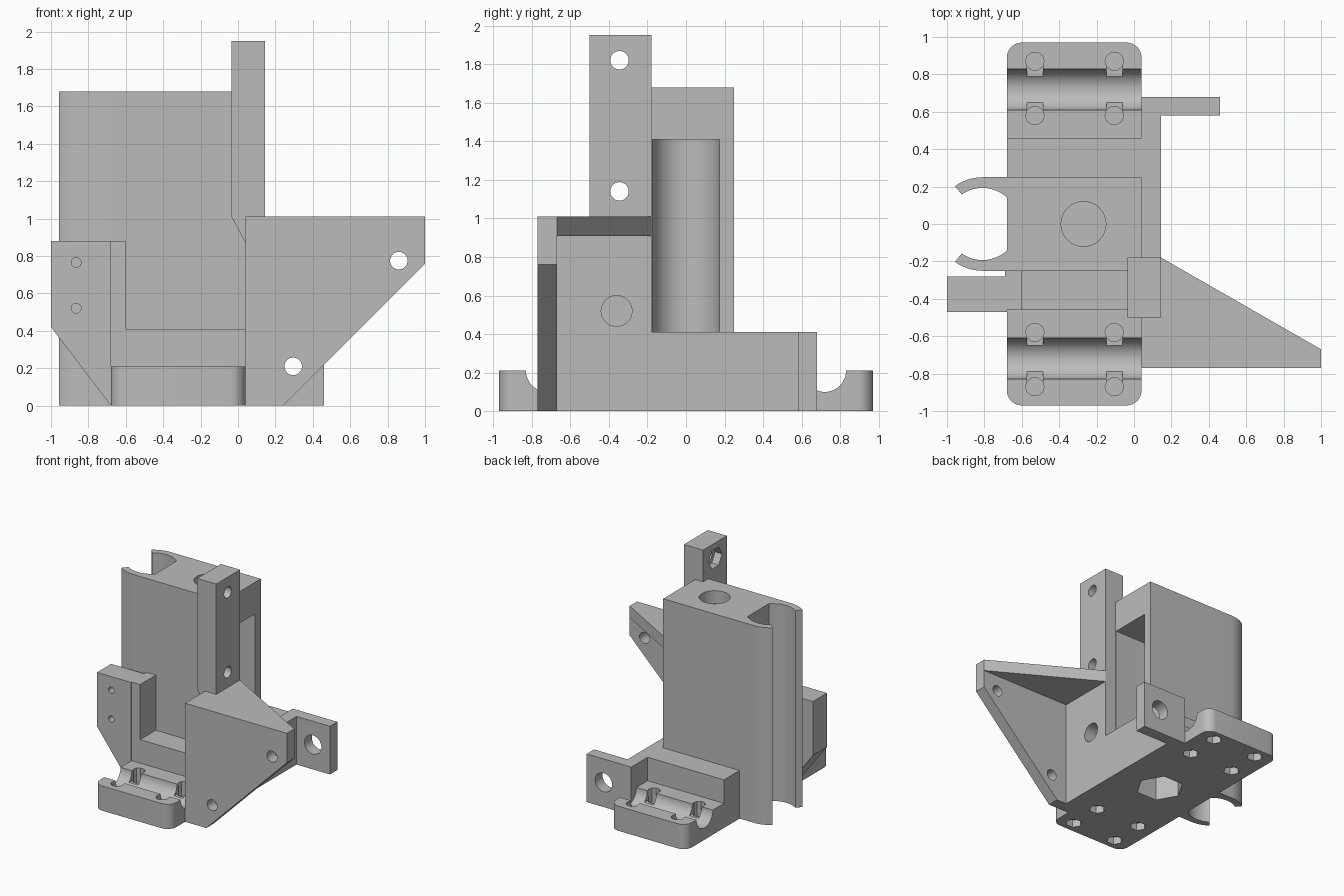
import bpy, bmesh, math

cube = bpy.data.objects.get("Cube")
if cube:
    bpy.data.objects.remove(cube, do_unlink=True)

grey = bpy.data.materials.new("plain grey")
grey.use_nodes = True
COLOR = (0.5, 0.5, 0.5, 1)
grey.diffuse_color = COLOR
grey.node_tree.nodes["Principled BSDF"].inputs["Base Color"].default_value = COLOR


def prism(name, pts, lo, hi, axis="z"):
    """Extrude a flat outline from lo to hi along an axis."""
    place = {"x": lambda p, t: (t, p[0], p[1]),
             "y": lambda p, t: (p[0], t, p[1]),
             "z": lambda p, t: (p[0], p[1], t)}[axis]
    bm = bmesh.new()
    rings = [[bm.verts.new(place(p, t)) for p in pts] for t in (lo, hi)]
    for ring in rings:
        bm.faces.new(ring)
    for i in range(len(pts)):
        j = (i + 1) % len(pts)
        bm.faces.new((rings[0][i], rings[0][j], rings[1][j], rings[1][i]))
    bmesh.ops.recalc_face_normals(bm, faces=bm.faces)
    mesh = bpy.data.meshes.new(name)
    bm.to_mesh(mesh)
    bm.free()
    mesh.materials.append(grey)
    ob = bpy.data.objects.new(name, mesh)
    bpy.context.collection.objects.link(ob)
    return ob


def rect(a0, a1, b0, b1):
    return [(a0, b0), (a1, b0), (a1, b1), (a0, b1)]


def arc(c, r, start, end, n):
    angles = [math.radians(start + (end - start) * i / n) for i in range(n + 1)]
    return [(c[0] + r * math.cos(a), c[1] + r * math.sin(a)) for a in angles]


def ring(c, r, n=32):
    return arc(c, r, 0, 360, n)[:-1]


def finish(ob, cutters=()):
    """Subtract the cutters, then shade with sharp edges kept."""
    bpy.ops.object.select_all(action="DESELECT")
    bpy.context.view_layer.objects.active = ob
    ob.select_set(True)
    for cutter in cutters:
        mod = ob.modifiers.new("cut", "BOOLEAN")
        mod.operation, mod.solver, mod.object = "DIFFERENCE", "EXACT", cutter
        bpy.ops.object.modifier_apply(modifier=mod.name)
    bpy.ops.object.shade_smooth_by_angle(angle=math.radians(30))


def discard(cutters):
    for cutter in cutters:
        bpy.data.objects.remove(cutter, do_unlink=True)


# Main sizes
LEFT, RIGHT, SIDE = -0.68, 0.04, 0.145
LOW, STEP, SHELF, TOP, PEAK = 0.21, 0.41, 1.01, 1.68, 1.95
AXIS_X = -0.27

# Rounded base slab with two rod channels, strap grooves and nut pockets
R, END = 0.08, 0.97
outline = []
for cx, cy, a in ((RIGHT - R, END - R, 0), (LEFT + R, END - R, 90),
                  (LEFT + R, R - END, 180), (RIGHT - R, R - END, 270)):
    outline += arc((cx, cy), R, a, a + 90, 8)
base = prism("base_slab", outline, 0, LOW)
nut_pocket = prism("cutter", ring((AXIS_X, 0), 0.19, 6), -0.1, 0.3)
cutters = []
for s in (-1, 1):
    cutters.append(prism("cutter", ring((s * 0.72, LOW), 0.11, 48), -0.8, 0.2, "x"))
    for x in (-0.53, -0.105):
        cutters.append(prism("cutter", rect(x - 0.043, x + 0.043, s * 0.58, s * 0.87),
                             0.125, 0.4))
        for y in (s * 0.58, s * 0.87):
            cutters.append(prism("cutter", ring((x, y), 0.05, 10), 0.08, 0.4))
            cutters.append(prism("cutter", ring((x, y), 0.065, 6), -0.1, 0.065))
finish(base, cutters + [nut_pocket])
discard(cutters)

# Raised block in the middle of the base
block = prism("center_block", rect(LEFT, RIGHT, -0.46, 0.46), 0, STEP)
finish(block, [nut_pocket])
discard([nut_pocket])

# Tower with an open round-backed recess and a top bore
tower = prism("tower", rect(LEFT, RIGHT, -0.25, 0.25), STEP, TOP)
recess = [(0.2, 0.175)] + arc((AXIS_X, 0), 0.175, 90, 270, 24) + [(0.2, -0.175)]
cutters = [prism("cutter", recess, 0.3, 1.41),
           prism("cutter", ring((AXIS_X, 0), 0.12), 1.57, 1.8)]
finish(tower, cutters)
discard(cutters)

# Full-height C-shaped clip on the side of the tower
for s in (-1, 1):
    center = (-0.81, 0)
    profile = ([(LEFT, s * 0.25)]
               + [(x, s * y) for x, y in arc(center, 0.25, 90, 126, 10)]
               + [(x, s * y) for x, y in arc(center, 0.193, 125, 48, 20)]
               + [(LEFT, s * 0.14)])
    finish(prism("clip_jaw_front" if s < 0 else "clip_jaw_back", profile, 0, TOP))

# Upright side plate with a round hole
side = prism("side_plate", [(-0.77, 0), (0.68, 0), (0.68, STEP), (-0.18, STEP),
                            (-0.18, SHELF), (-0.77, SHELF)], RIGHT, SIDE, "x")
cutters = [prism("cutter", ring((-0.36, 0.52), 0.08), -0.1, 0.3, "x")]
finish(side, cutters)
discard(cutters)

# Back mounting tab
tab = prism("back_tab", rect(SIDE, 0.46, 0, STEP), 0.58, 0.68, "y")
cutters = [prism("cutter", ring((0.3, 0.21), 0.08), 0.4, 0.8, "y")]
finish(tab, cutters)
discard(cutters)

# Front wing plate and the web that braces it
wing = prism("front_wing", [(SIDE, 0), (0.24, 0), (1, 0.76), (1, SHELF), (SIDE, SHELF)],
             -0.77, -0.67, "y")
cutters = [prism("cutter", ring(c, 0.047), -0.9, -0.5, "y")
           for c in ((0.86, 0.775), (0.295, 0.21))]
finish(wing, cutters)
discard(cutters)
finish(prism("wing_web", [(SIDE, -0.18), (SIDE, -0.67), (1, -0.67)], 0.91, SHELF))

# Tall post with bolt holes and hexagonal pockets, on a sloped support
post = prism("tall_post", rect(-0.035, SIDE, -0.5, -0.18), SHELF, PEAK)
cutters = []
for z in (1.14, 1.82):
    cutters.append(prism("cutter", ring((-0.345, z), 0.048), -0.2, 0.3, "x"))
    cutters.append(prism("cutter", ring((-0.345, z), 0.09, 6), -0.2, 0.03, "x"))
finish(post, cutters)
discard(cutters)
finish(prism("post_support", [(-0.035, SHELF), (RIGHT, 0.87), (RIGHT, SHELF)],
             -0.5, -0.18, "y"))

# Side bracket with two small holes and a thicker root
bracket = prism("side_bracket", [(-1, 0.42), (LEFT, 0), (LEFT, 0.88), (-1, 0.88)],
                -0.47, -0.28, "y")
cutters = [prism("cutter", ring((-0.865, z), 0.026, 20), -0.6, -0.2, "y")
           for z in (0.52, 0.765)]
finish(bracket, cutters)
discard(cutters)
finish(prism("bracket_root", rect(-0.69, -0.6, LOW, 0.88), -0.46, -0.25, "y"))
